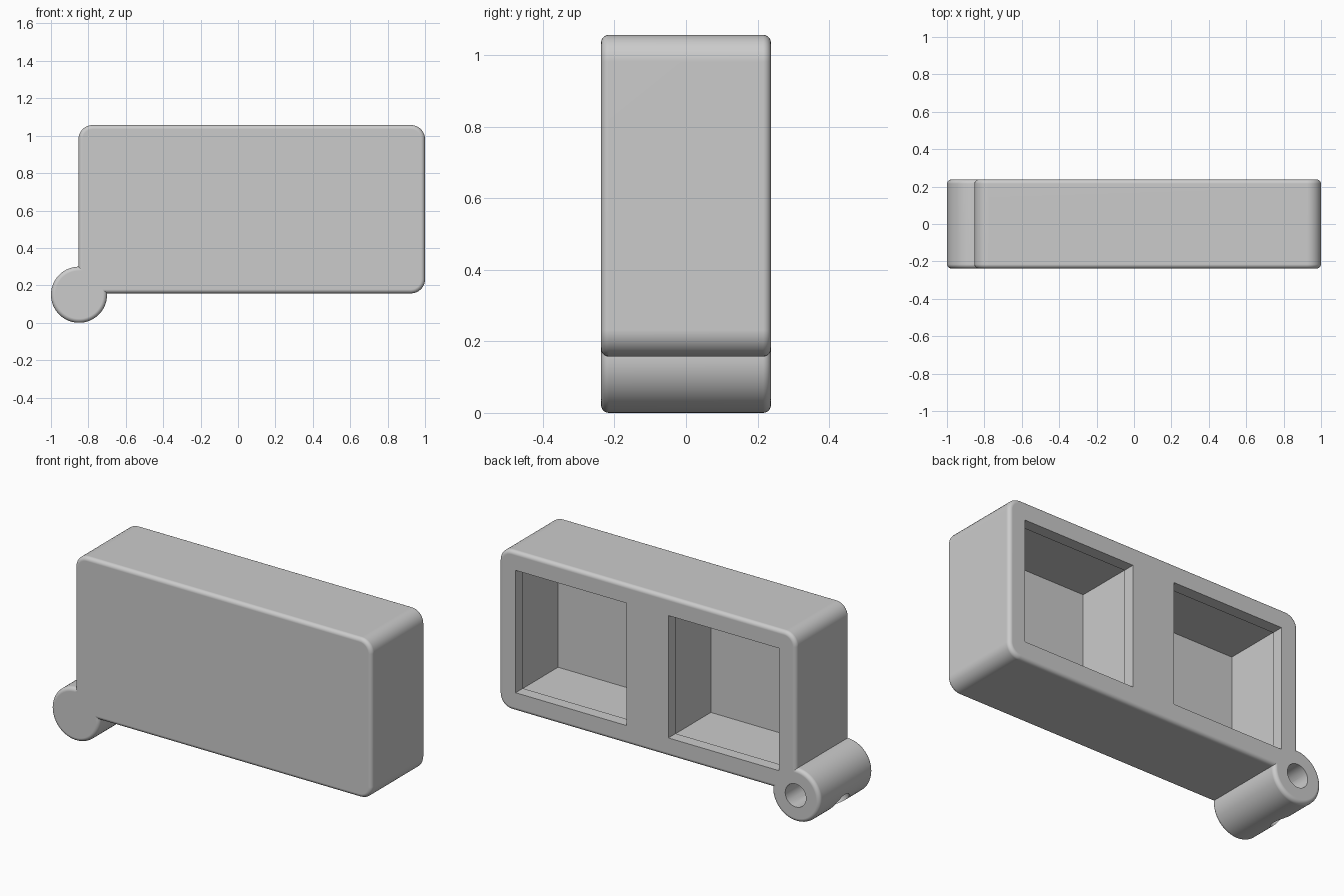
import bpy, bmesh, math
from mathutils import Matrix, Vector

if "Cube" in bpy.data.objects:
    bpy.data.objects.remove(bpy.data.objects["Cube"], do_unlink=True)

HALF = 0.2375                      # half thickness along y
BARREL = Vector((-0.85, 0, 0.15))  # barrel axis
BARREL_R = 0.15

grey = bpy.data.materials.new("plain grey")
grey.use_nodes = True
colour = (0.6, 0.6, 0.6, 1)
grey.diffuse_color = colour
grey.node_tree.nodes["Principled BSDF"].inputs["Base Color"].default_value = colour


def make_object(name, bm):
    bmesh.ops.recalc_face_normals(bm, faces=bm.faces)
    mesh = bpy.data.meshes.new(name)
    bm.to_mesh(mesh)
    bm.free()
    mesh.materials.append(grey)
    obj = bpy.data.objects.new(name, mesh)
    bpy.context.collection.objects.link(obj)
    return obj


def round_rims(bm, radius):
    """Round only the outlines of the front and back faces."""
    rims = [e for e in bm.edges
            if abs(e.verts[0].co.y - e.verts[1].co.y) < 1e-4]
    bmesh.ops.bevel(bm, geom=rims, offset=radius, segments=5, profile=0.5,
                    affect='EDGES')
    # Keep the end faces exactly flat
    for v in bm.verts:
        if abs(abs(v.co.y) - HALF) < 1e-4:
            v.co.y = math.copysign(HALF, v.co.y)


def box(x0, x1, z0, z1):
    bm = bmesh.new()
    bmesh.ops.create_cube(bm, size=1)
    bmesh.ops.transform(bm, verts=bm.verts, matrix=Matrix.Translation(
        ((x0 + x1) / 2, 0, (z0 + z1) / 2)) @ Matrix.Diagonal(
        (x1 - x0, 2 * HALF, z1 - z0, 1)))
    return bm


def cylinder(radius, length, centre, direction, segments=64):
    bm = bmesh.new()
    turn = Vector((0, 0, 1)).rotation_difference(Vector(direction))
    bmesh.ops.create_cone(bm, cap_ends=True, segments=segments, radius1=radius,
                          radius2=radius, depth=length,
                          matrix=Matrix.Translation(centre) @ turn.to_matrix().to_4x4())
    return bm


def pocket(name, x0, x1, z0, z1):
    """Square mouth with a slim lip, a little wider behind the lip."""
    bm = bmesh.new()
    rings = []
    lip, floor, wider = HALF - 0.065, HALF - 0.386, 0.005
    for y, grow in ((HALF + 0.1, 0), (lip, 0), (lip, wider), (floor, wider)):
        rings.append([bm.verts.new((x, y, z)) for x, z in (
            (x0 - grow, z0 - grow), (x1 + grow, z0 - grow),
            (x1 + grow, z1 + grow), (x0 - grow, z1 + grow))])
    bm.faces.new(rings[0])
    bm.faces.new(rings[-1])
    for a, b in zip(rings, rings[1:]):
        for i in range(4):
            j = (i + 1) % 4
            bm.faces.new((a[i], a[j], b[j], b[i]))
    return make_object(name, bm)


def combine(target, tool, operation):
    mod = target.modifiers.new(tool.name, 'BOOLEAN')
    mod.operation, mod.object, mod.solver = operation, tool, 'EXACT'
    bpy.context.view_layer.objects.active = target
    bpy.ops.object.modifier_apply(modifier=mod.name)
    bpy.data.objects.remove(tool, do_unlink=True)


# Main case with rounded corners and rims
bm = box(-0.853, 1.0, 0.157, 1.057)
corners = [e for e in bm.edges
           if abs(e.verts[0].co.y - e.verts[1].co.y) > HALF]
bmesh.ops.bevel(bm, geom=corners, offset=0.075, segments=8, profile=0.5,
                affect='EDGES')
round_rims(bm, 0.022)
case = make_object("case", bm)

# Barrel along the lower corner
bm = cylinder(BARREL_R, 2 * HALF, BARREL, (0, 1, 0))
round_rims(bm, 0.022)
combine(case, make_object("barrel", bm), 'UNION')

# Two open pockets in the back
for name, x0 in (("left_pocket", 0.206), ("right_pocket", -0.747)):
    combine(case, pocket(name, x0, x0 + 0.691, 0.262, 0.952), 'DIFFERENCE')

# Blind pin hole along the barrel
bore_centre = Vector((BARREL.x, 0.12, BARREL.z))
combine(case, make_object("pin_hole", cylinder(0.065, 0.4, bore_centre, (0, 1, 0), 48)),
        'DIFFERENCE')

# Side hole through the lower outer wall of the barrel
angle = math.radians(45)
out = Vector((-math.sin(angle), 0, -math.cos(angle)))
combine(case, make_object("side_hole", cylinder(0.068, 0.24, BARREL + out * 0.12, out, 48)),
        'DIFFERENCE')

# Smooth rounded edges with flat large faces
bpy.ops.object.select_all(action='DESELECT')
case.select_set(True)
bpy.context.view_layer.objects.active = case
bpy.ops.object.shade_smooth_by_angle(angle=math.radians(30))
case.modifiers.new("flat_face_normals", 'WEIGHTED_NORMAL').keep_sharp = True
